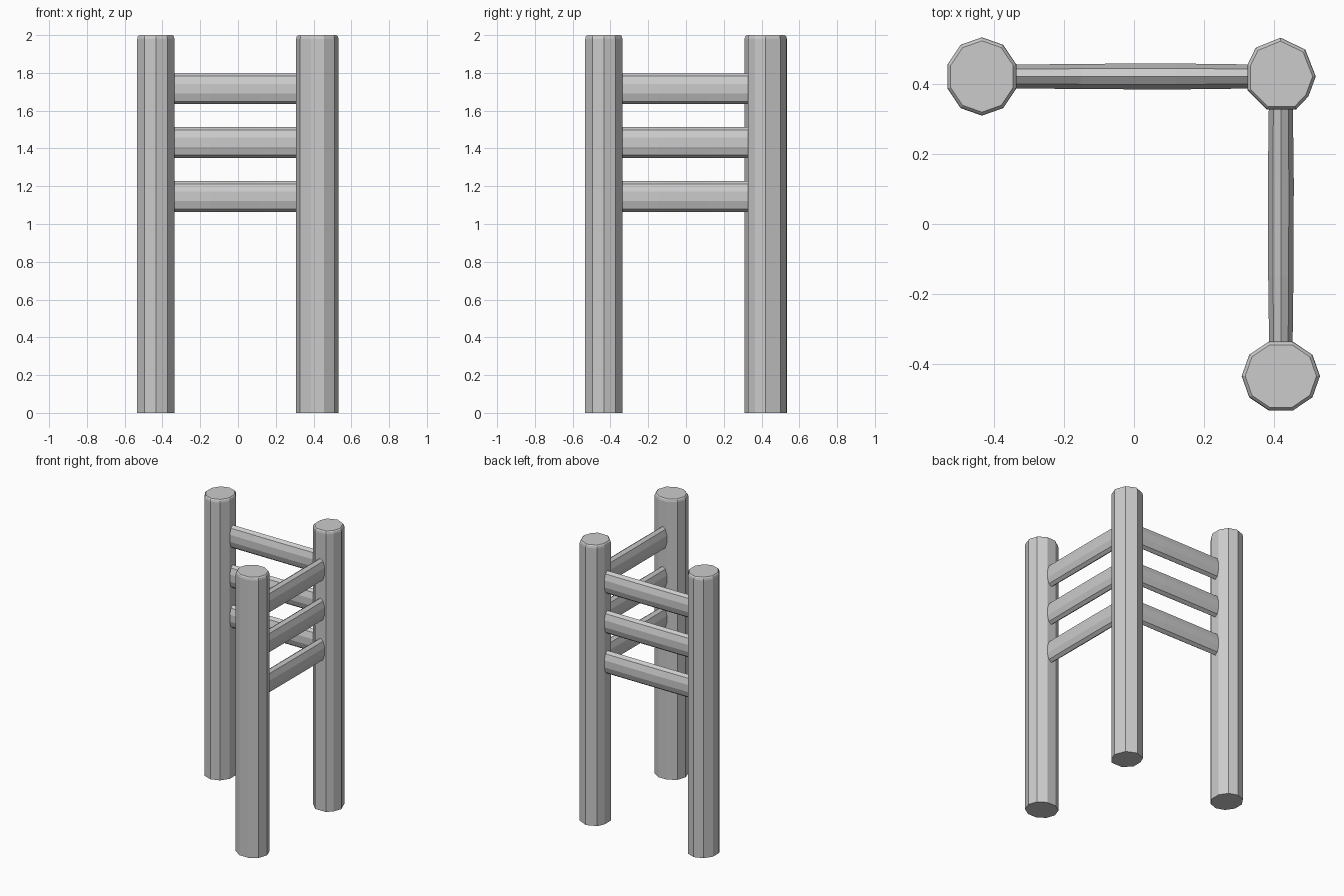
import bpy, bmesh
from math import sin, cos, pi

if "Cube" in bpy.data.objects:
    bpy.data.objects.remove(bpy.data.objects["Cube"])


def loft(name, rings):
    """Skin a list of equal-sized point rings and cap both ends."""
    bm = bmesh.new()
    loops = [[bm.verts.new(p) for p in ring] for ring in rings]
    n = len(loops[0])
    for a, b in zip(loops, loops[1:]):
        for i in range(n):
            j = (i + 1) % n
            bm.faces.new((a[i], a[j], b[j], b[i]))
    bm.faces.new(loops[0][::-1])
    bm.faces.new(loops[-1])
    bmesh.ops.recalc_face_normals(bm, faces=bm.faces)
    mesh = bpy.data.meshes.new(name)
    bm.to_mesh(mesh)
    bm.free()
    ob = bpy.data.objects.new(name, mesh)
    bpy.context.collection.objects.link(ob)
    return ob


def decagon(ra, rb, start=0.0):
    return [(ra * cos(start + i * pi / 5), rb * sin(start + i * pi / 5)) for i in range(10)]


def post(name, cx, cy, outline):
    # straight shaft with a small chamfer around the top
    levels = [(0.0, 1.0), (1.98, 1.0), (1.993, 0.97), (2.0, 0.91)]
    loft(name, [[(cx + x * s, cy + y * s, z) for x, y in outline] for z, s in levels])


# Posts: two ten-sided end posts and a slightly irregular corner post
post("left_post", -0.435, 0.422, decagon(0.1035, 0.112, pi / 2))
post("front_post", 0.42, -0.435, decagon(0.112, 0.1035))
corner = [(0.0, 0.111), (0.071, 0.077), (0.101, 0.0), (0.08, -0.057), (0.045, -0.094),
          (-0.04, -0.094), (-0.094, -0.04), (-0.094, 0.034), (-0.071, 0.082)]
post("corner_post", 0.419, 0.422, corner)

# Rungs: flattened ten-sided bars, a little thicker in the middle
stations = [(-0.37, 0.035), (-0.15, 0.038), (0.12, 0.039), (0.35, 0.036)]
for k, z in enumerate((1.146, 1.432, 1.716)):
    back, side = [], []
    for t, r in stations:
        section = decagon(r, 0.082, pi / 2)
        back.append([(t, 0.422 + u, z + v) for u, v in section])
        side.append([(0.42 + u, t, z + v) for u, v in section])
    loft(f"back_rung_{k + 1}", back)
    loft(f"side_rung_{k + 1}", side)
